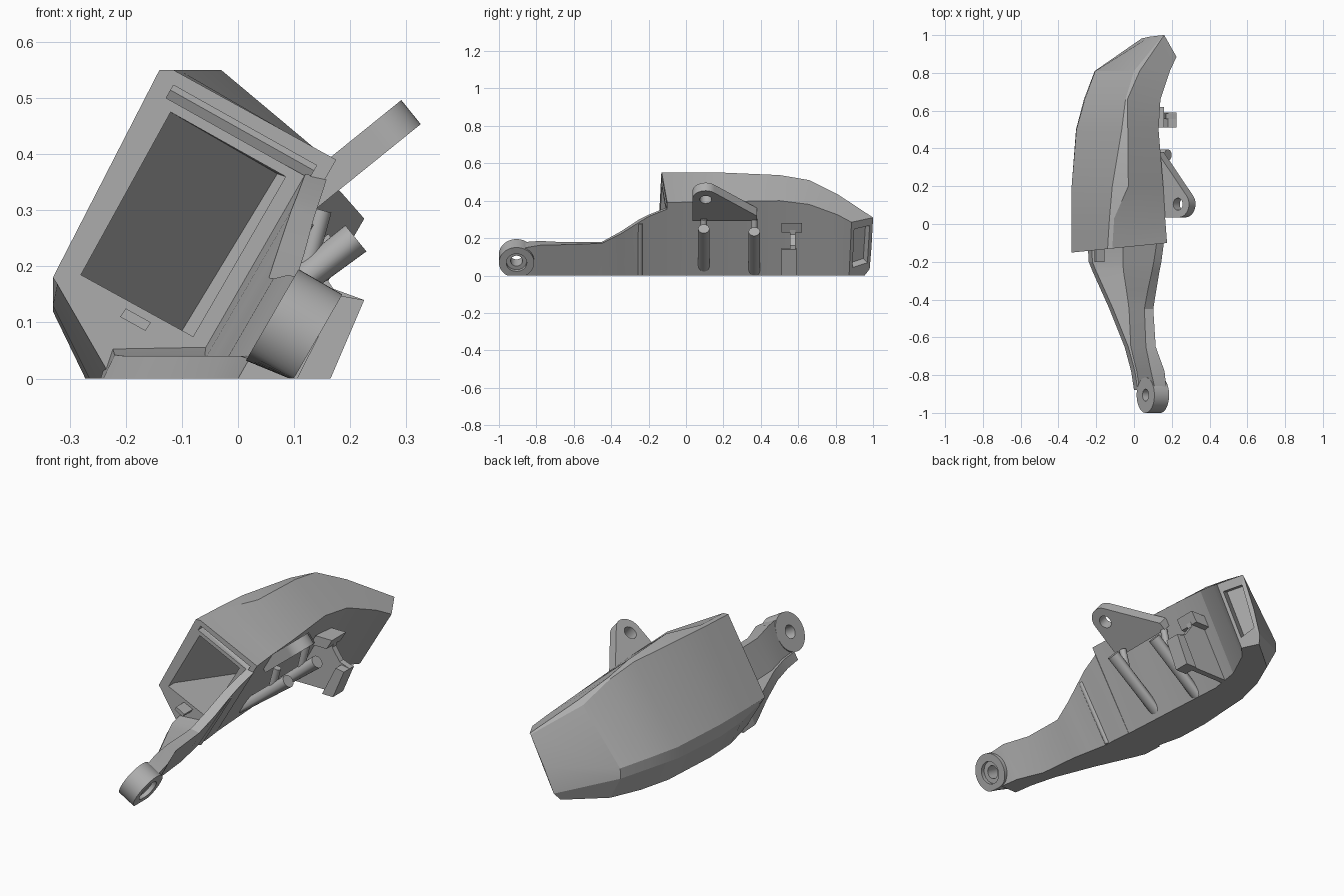
import bpy, bmesh, math
from mathutils import Vector

cube = bpy.data.objects.get("Cube")
if cube:
    bpy.data.objects.remove(cube)

grey = bpy.data.materials.new("plain grey")
grey.use_nodes = True
grey.diffuse_color = (0.43, 0.43, 0.43, 1)
grey.node_tree.nodes["Principled BSDF"].inputs["Base Color"].default_value = (0.43, 0.43, 0.43, 1)

ACROSS = Vector((0.866, 0, -0.5))   # outward from the tilted inner wall


def select(ob):
    bpy.ops.object.select_all(action="DESELECT")
    bpy.context.view_layer.objects.active = ob
    ob.select_set(True)


def shade(ob):
    select(ob)
    bpy.ops.object.shade_smooth_by_angle(angle=math.radians(16))


def loft(name, rings, floor=False):
    bm = bmesh.new()
    rows = [[bm.verts.new(p) for p in r] for r in rings]
    n = len(rows[0])
    for a, b in zip(rows, rows[1:]):
        for i in range(n):
            j = (i + 1) % n
            bm.faces.new((a[i], a[j], b[j], b[i]))
    bm.faces.new(rows[0])
    bm.faces.new(rows[-1])
    if floor:
        for v in bm.verts:
            v.co.z = max(v.co.z, 0)
    bmesh.ops.recalc_face_normals(bm, faces=bm.faces)
    me = bpy.data.meshes.new(name)
    bm.to_mesh(me)
    bm.free()
    me.materials.append(grey)
    ob = bpy.data.objects.new(name, me)
    bpy.context.collection.objects.link(ob)
    shade(ob)
    return ob


def prism(name, outline, y0, y1):
    return loft(name, [[(x, y, z) for x, z in outline] for y in (y0, y1)])


def rod(name, a, b, r, floor=False, sides=32):
    a, b = Vector(a), Vector(b)
    d = (b - a).normalized()
    u = Vector((0, 1, 0))
    w = d.cross(u)
    turn = [2 * math.pi * i / sides for i in range(sides)]
    return loft(name, [[c + r * (math.cos(t) * u + math.sin(t) * w) for t in turn]
                       for c in (a, b)], floor)


def cut(ob, cutter):
    m = ob.modifiers.new("cut", "BOOLEAN")
    m.operation, m.object, m.solver = "DIFFERENCE", cutter, "EXACT"
    cutter.hide_render = True
    select(ob)
    bpy.ops.object.modifier_apply(modifier=m.name)
    bpy.data.objects.remove(cutter)
    shade(ob)


# Faceted housing: sections run from left floor, over the top, to right floor
front = [(-.225, 0), (-.322, .168), (-.33, .18), (-.14, .55), (-.115, .55), (.175, .39), (-.05, 0)]
sections = [
    (.03, [(-.265, 0), (-.33, .13), (-.33, .18), (-.13, .55), (-.105, .55), (.165, .393), (-.06, 0)]),
    (.2, [(-.272, 0), (-.33, .12), (-.33, .18), (-.115, .55), (-.03, .55), (.155, .395), (-.07, 0)]),
    (.5, [(-.255, 0), (-.307, .12), (-.305, .175), (-.065, .535), (-.033, .537), (.13, .4), (-.09, 0)]),
    (.66, [(-.215, 0), (-.265, .12), (-.26, .17), (-.045, .505), (-.035, .51), (.14, .38), (-.065, 0)]),
    (.81, [(-.15, 0), (-.208, .11), (-.205, .16), (.0, .42), (.03, .435), (.19, .325), (.005, 0)]),
]
tip = [(.02, .955, 0), (.04, .982, .035), (.085, .992, .155), (.155, 1, .305), (.16, 1, .31),
       (.225, .885, .285), (.06, .872, 0)]
rings = [[(x, .1 * x - .118, z) for x, z in front]]
rings += [[(x, y, z) for x, z in pts] for y, pts in sections]
housing = loft("housing", rings + [tip])

# Recess framed by the end face
corners = [Vector(tip[i]) for i in (4, 5, 6, 1)]
middle = sum(corners, Vector()) / 4
normal = (corners[1] - corners[3]).cross(corners[2] - corners[0]).normalized()
if normal.y < 0:
    normal = -normal
opening = [middle + .72 * (c - middle) for c in corners]
cut(housing, loft("frame_cutter", [[p + normal * d for p in opening] for d in (-.05, .06)]))

# Groove along the top of the front frame, then a cavity narrowing to the inner wall
groove = [(-.128, .5), (-.115, .523), (.14, .38), (.127, .357)]
groove_back = [(-.12, .514), (-.115, .523), (.14, .38), (.135, .371)]
cut(housing, loft("groove_cutter", [[(x, y, z) for x, z in pts] for y, pts in
                                    ((-.3, groove), (-.1, groove), (-.05, groove_back))]))
mouth = [(-.28, .185), (-.12, .475), (.085, .36), (-.08, .075)]
deep = [(-.1, .085), (.07, .365), (.085, .36), (-.08, .075)]
cut(housing, loft("cavity_cutter", [[(x, -.2, z) for x, z in mouth],
                                    [(x, -.1, z) for x, z in mouth],
                                    [(x, .5, z) for x, z in deep]]))

# Arm: low flange with a tilted wall along its inner edge
# y, flange edge, flange height, wall top left x and z, wall top right x and z, wall foot x
arm_rows = [
    (-.1, -.225, .06, .12, .365, .158, .355, -.05),
    (-.2, -.22, .042, .105, .325, .145, .315, -.04),
    (-.25, -.2, .04, .095, .3, .135, .285, -.04),
    (-.35, -.155, .04, .073, .235, .118, .222, -.02),
    (-.45, -.11, .04, .055, .18, .102, .172, 0),
    (-.65, -.03, .04, .063, .178, .115, .165, .02),
    (-.78, .005, .04, .09, .185, .162, .162, .075),
    (-.88, .02, .035, .113, .178, .172, .145, .09),
]
arm_rings = []
for y, edge, low, lx, lz, rx, rz, foot in arm_rows:
    base = max(edge + .01, lx - .58 * (lz - low))
    arm_rings.append([(edge - .02, y, 0), (edge, y, low), (base, y, low),
                      (lx, y, lz), (rx, y, rz), (foot, y, 0)])
arm = loft("arm", arm_rings)

# Pivot eye at the arm's end, with a counterbore on the inner side
hub = Vector((.1, -.906, .091))
eye = rod("arm_eye", hub - .045 * ACROSS, hub + .045 * ACROSS, .094, floor=True, sides=48)
for ob in (arm, eye):
    cut(ob, rod("hole_cutter", hub - .2 * ACROSS, hub + .2 * ACROSS, .032))
    cut(ob, rod("bore_cutter", hub + .025 * ACROSS, hub + .2 * ACROSS, .055))
rod("arm_rib", (-.04, -.245, 0), (.125, -.245, .28), .012, floor=True)

# Sloping support rods with narrow pins
for label, y, x, z in (("front", .095, .21, .25), ("rear", .365, .18, .235)):
    rod(label + "_support_rod", (-.1, y, 0), (x, y, z), .03, floor=True)
    rod(label + "_support_pin", (x - .09, y, z - .06), (x - .06, y, .3), .017)

# Hooked bracket on the inner wall
prism("bracket_plate", [(-.1, 0), (.165, 0), (.225, .14), (.17, .16), (.13, .22),
                        (.15, .28), (.07, .28)], .555, .585)
prism("bracket_lip", [(.105, 0), (.165, 0), (.225, .14), (.18, .148)], .51, .59)
prism("bracket_head", [(.04, .23), (.13, .23), (.16, .28), (.07, .28)], .51, .62)

# Upper lug: tapered plate with a rounded, drilled end
along, up, origin = Vector((.78, 0, .63)), Vector((-.63, 0, .78)), Vector((.158, 0, .318))
profile = [(-.04, .38), (-.04, .035)]
for k in range(19):
    t = math.radians(-95 + 140 * k / 18)
    profile.append((.145 + .07 * math.cos(t), .105 + .07 * math.sin(t)))
profile.append((.0, .38))
lug = loft("upper_lug", [[origin + along * p + up * h + Vector((0, y, 0)) for p, y in profile]
                         for h in (0, .055)])
centre = origin + along * .14 + Vector((0, .105, 0))
cut(lug, rod("lug_hole_cutter", centre - up * .1, centre + up * .2, .032))

# Small locating tab below the opening
prism("locating_tab", [(-.21, .11), (-.2, .125), (-.155, .1), (-.165, .085)], -.2, -.12)
